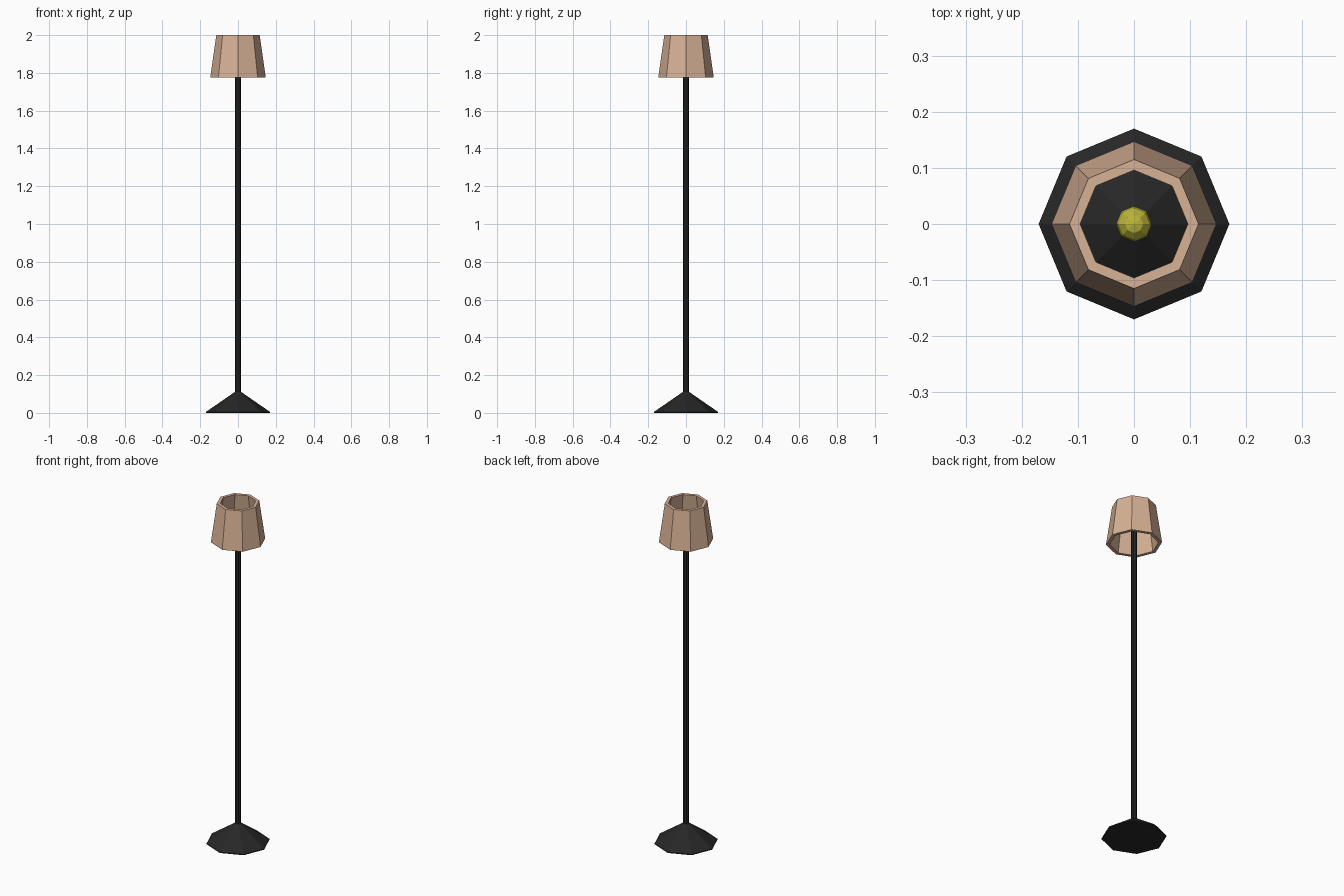
import bpy, bmesh
from math import cos, sin, pi

if "Cube" in bpy.data.objects:
    bpy.data.objects.remove(bpy.data.objects["Cube"])

SIDES = 8

def material(name, rgb):
    m = bpy.data.materials.new(name)
    m.diffuse_color = (*rgb, 1)
    m.use_nodes = True
    m.node_tree.nodes["Principled BSDF"].inputs["Base Color"].default_value = m.diffuse_color
    return m

def lathe(name, profile, mat, closed=False):
    """Turn an (r, z) profile into an eight-sided flat-faced part."""
    bm = bmesh.new()
    rings = [[bm.verts.new((r * cos(2 * pi * i / SIDES), r * sin(2 * pi * i / SIDES), z))
              for i in range(SIDES)] for r, z in profile]
    pairs = list(zip(rings, rings[1:]))
    if closed:
        pairs.append((rings[-1], rings[0]))
    else:
        bm.faces.new(rings[0][::-1])
        bm.faces.new(rings[-1])
    for a, b in pairs:
        for i in range(SIDES):
            j = (i + 1) % SIDES
            bm.faces.new((a[i], a[j], b[j], b[i]))
    bmesh.ops.recalc_face_normals(bm, faces=bm.faces)
    mesh = bpy.data.meshes.new(name)
    bm.to_mesh(mesh)
    bm.free()
    mesh.materials.append(mat)
    ob = bpy.data.objects.new(name, mesh)
    bpy.context.collection.objects.link(ob)
    return ob

black = material("black_metal", (0.02, 0.02, 0.02))
fabric = material("tan_fabric", (0.68, 0.44, 0.30))
yellow = material("bulb_yellow", (0.50, 0.46, 0.04))

# Conical foot and the pole rising into the shade
lathe("base", [(0.17, 0), (0.17, 0.005), (0.015, 0.112)], black)
lathe("pole", [(0.015, 0.10), (0.015, 1.87)], black)

# Hollow tapered shade, open at both ends
lathe("shade", [(0.147, 1.775), (0.115, 2.0), (0.096, 2.0), (0.128, 1.775)], fabric, closed=True)

# Faceted bulb on top of the pole
bpy.ops.mesh.primitive_uv_sphere_add(segments=SIDES, ring_count=6, radius=0.032, location=(0, 0, 1.89))
bulb = bpy.context.object
bulb.name = "bulb"
bulb.data.materials.append(yellow)
